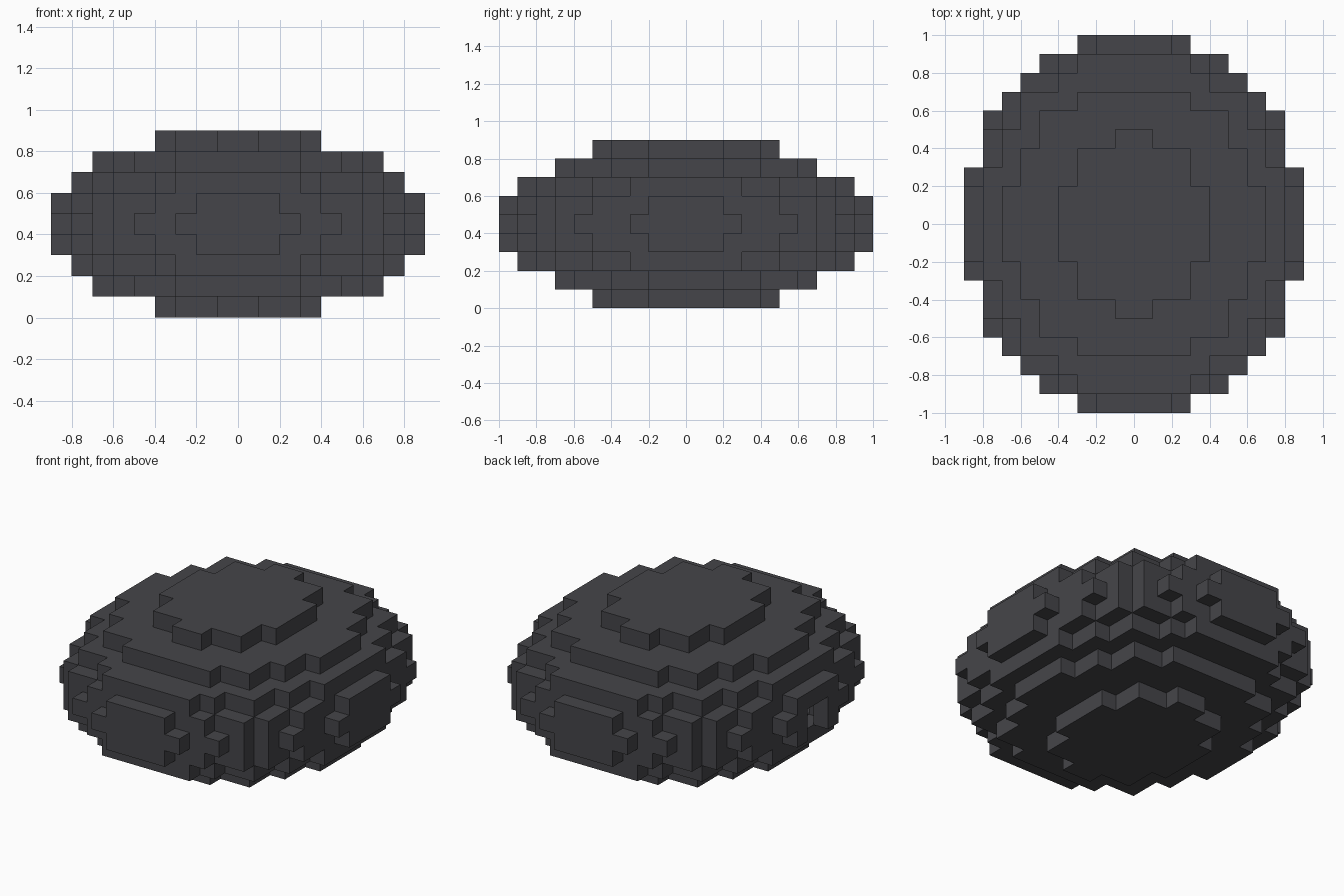
import bpy
import bmesh
from mathutils import Vector

cube = bpy.data.objects.get("Cube")
if cube:
    bpy.data.objects.remove(cube, do_unlink=True)

# Block grid: 18 x 20 x 9 blocks
SIZE = 0.1
COUNT = (18, 20, 9)

# Dark stone colour
stone = bpy.data.materials.new("dark_stone")
stone.use_nodes = True
colour = (0.06, 0.06, 0.067, 1.0)
stone.diffuse_color = colour
stone.node_tree.nodes["Principled BSDF"].inputs["Base Color"].default_value = colour

DIRECTIONS = [Vector([s if k == axis else 0 for k in range(3)])
              for axis in range(3) for s in (-1, 1)]


def inside(cell):
    """True when the block's centre lies in the ellipsoid."""
    return sum(((2 * c + 1 - n) / n) ** 2 for c, n in zip(cell, COUNT)) <= 1


def neighbours(cell):
    return [tuple(int(c + d) for c, d in zip(cell, way)) for way in DIRECTIONS]


# Shell one block thick
solid = {(i, j, k) for i in range(COUNT[0]) for j in range(COUNT[1])
         for k in range(COUNT[2]) if inside((i, j, k))}
shell = {c for c in solid if any(n not in solid for n in neighbours(c))}

# Small doorway in the right side
shell -= {(0, j, k) for j in (9, 10) for k in (3, 4)}

# Exposed block faces become the mesh
bm = bmesh.new()
corners = {}


def corner(point):
    key = tuple(round(p) for p in point)
    if key not in corners:
        x, y, z = key
        corners[key] = bm.verts.new(((x - COUNT[0] / 2) * SIZE,
                                     (y - COUNT[1] / 2) * SIZE, z * SIZE))
    return corners[key]


for cell in sorted(shell):
    middle = Vector(cell) + Vector((0.5, 0.5, 0.5))
    for way, near in zip(DIRECTIONS, neighbours(cell)):
        if near in shell:
            continue
        u = Vector((way.y, way.z, way.x))
        v = way.cross(u)
        bm.faces.new([corner(middle + (way + a * u + b * v) / 2)
                      for a, b in ((-1, -1), (1, -1), (1, 1), (-1, 1))])

mesh = bpy.data.meshes.new("block_boulder")
bm.to_mesh(mesh)
bm.free()
mesh.materials.append(stone)
boulder = bpy.data.objects.new("block_boulder", mesh)
bpy.context.scene.collection.objects.link(boulder)
